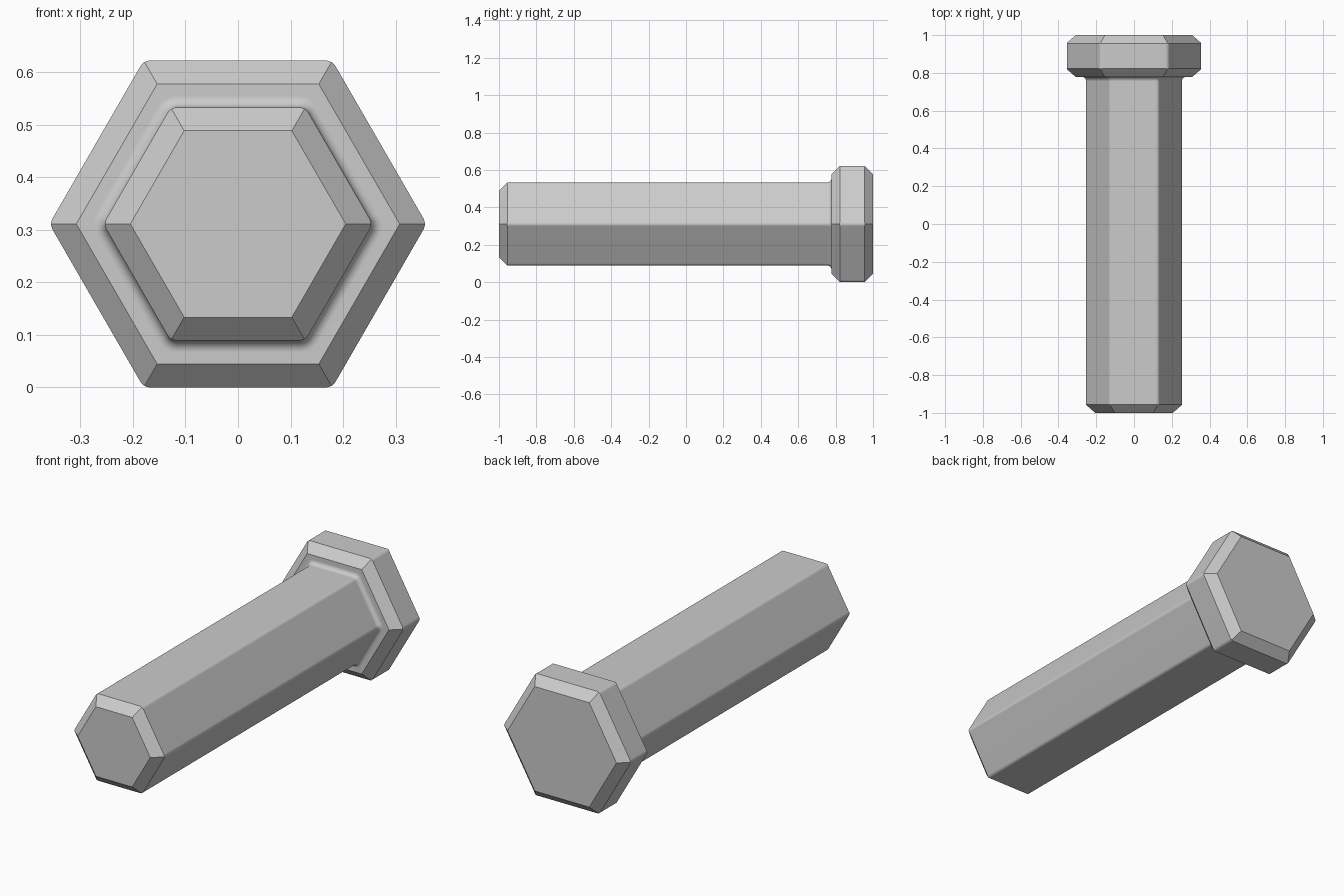
import bpy, bmesh, math

cube = bpy.data.objects.get("Cube")
if cube:
    bpy.data.objects.remove(cube, do_unlink=True)

SHAFT, HEAD = 0.222, 0.311    # half widths across the flats
CHAMFER, ROUND = 0.0445, 0.022
HEAD_FRONT = 0.778
STEPS = 6                     # segments per rounded corner

steel = bpy.data.materials.new("plain grey")
steel.use_nodes = True
grey = (0.6, 0.6, 0.6, 1)
steel.diffuse_color = grey
steel.node_tree.nodes["Principled BSDF"].inputs["Base Color"].default_value = grey


def hex_ring(bm, width, radius, y, slope=0):
    """Hexagon with rounded corners; slope follows the chamfer planes along y."""
    ring = []
    for corner in range(6):
        a = math.radians(60 * corner)
        centre = (width - radius) / math.cos(math.pi / 6)
        for step in range(STEPS + 1):
            b = a + math.radians(60) * (step / STEPS - 0.5)
            x = centre * math.cos(a) + radius * math.cos(b)
            z = centre * math.sin(a) + radius * math.sin(b)
            reach = max(x * math.cos(f) + z * math.sin(f)
                        for f in (a - math.pi / 6, a + math.pi / 6))
            ring.append(bm.verts.new((x, y + slope * (width - reach), z + HEAD)))
    return ring


bm = bmesh.new()

# Chamfered shaft tip
rings = [hex_ring(bm, SHAFT - CHAMFER, 0, -1),
         hex_ring(bm, SHAFT, ROUND, -1 + CHAMFER, -1)]

# Concave fillet where the shaft meets the head
for i in range(STEPS + 1):
    t = math.pi / 2 * i / STEPS
    grow = ROUND * (1 - math.cos(t))
    rings.append(hex_ring(bm, SHAFT + grow, ROUND + grow,
                          HEAD_FRONT - ROUND + ROUND * math.sin(t)))

# Head with a chamfer on both sides
rings += [hex_ring(bm, HEAD - CHAMFER, 0, HEAD_FRONT),
          hex_ring(bm, HEAD, ROUND, HEAD_FRONT + CHAMFER, -1),
          hex_ring(bm, HEAD, ROUND, 1 - CHAMFER, 1),
          hex_ring(bm, HEAD - CHAMFER, 0, 1)]

for low, high in zip(rings, rings[1:]):
    for i in range(len(low)):
        j = (i + 1) % len(low)
        bm.faces.new((low[i], low[j], high[j], high[i]))
bm.faces.new(rings[0])
bm.faces.new(rings[-1])

bmesh.ops.remove_doubles(bm, verts=bm.verts, dist=0.0001)
bmesh.ops.recalc_face_normals(bm, faces=bm.faces)

mesh = bpy.data.meshes.new("hex_bolt")
bm.to_mesh(mesh)
bm.free()
mesh.materials.append(steel)
bolt = bpy.data.objects.new("hex_bolt", mesh)
bpy.context.collection.objects.link(bolt)

# Smooth the rounded corners, keep chamfers crisp and flats flat
bpy.ops.object.select_all(action="DESELECT")
bolt.select_set(True)
bpy.context.view_layer.objects.active = bolt
bpy.ops.object.shade_smooth_by_angle(angle=math.radians(30))
weighted = bolt.modifiers.new("flat_sides", "WEIGHTED_NORMAL")
weighted.keep_sharp = True
